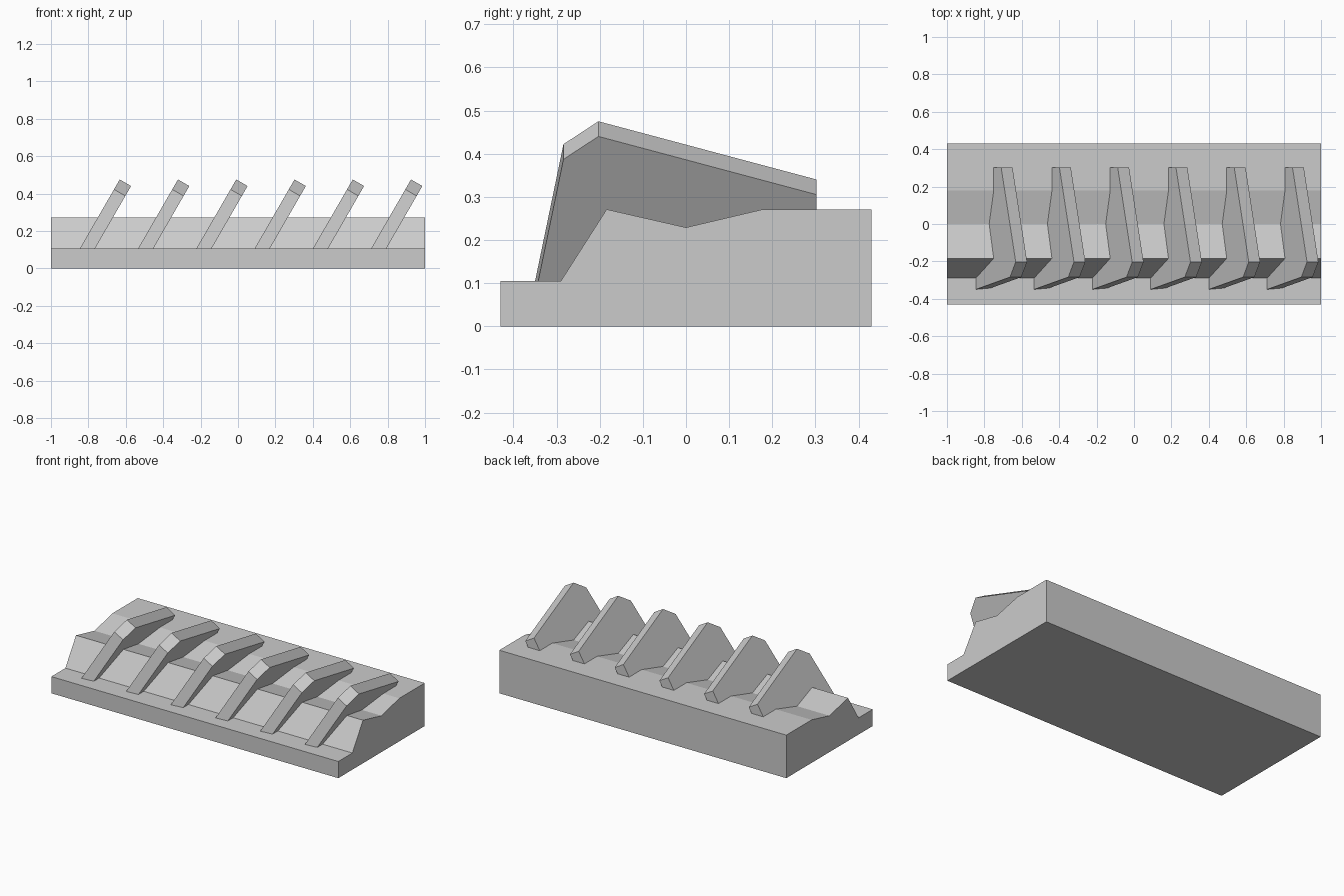
import bpy, bmesh, math

if "Cube" in bpy.data.objects:
    bpy.data.objects.remove(bpy.data.objects["Cube"])

TILT = math.radians(30)


def prism(name, near, far):
    """Closed solid between two matching outlines."""
    bm = bmesh.new()
    a = [bm.verts.new(p) for p in near]
    b = [bm.verts.new(p) for p in far]
    n = len(a)
    bm.faces.new(a)
    bm.faces.new(b[::-1])
    for i in range(n):
        j = (i + 1) % n
        bm.faces.new((a[j], a[i], b[i], b[j]))
    bmesh.ops.recalc_face_normals(bm, faces=bm.faces)
    mesh = bpy.data.meshes.new(name)
    bm.to_mesh(mesh)
    bm.free()
    obj = bpy.data.objects.new(name, mesh)
    bpy.context.collection.objects.link(obj)
    return obj


# Stepped base: one (y, z) profile run along x
base = [(-0.43, 0), (0.43, 0), (0.43, 0.271), (0.178, 0.271), (0, 0.229),
        (-0.184, 0.271), (-0.29, 0.105), (-0.43, 0.105)]
prism("base", [(-1, y, z) for y, z in base], [(1, y, z) for y, z in base])

# Leaning fins: (y, z) outline of the upper face, feet sunk into the base
fin = [(-0.357, 0.07), (-0.284, 0.422), (-0.203, 0.475), (0.303, 0.34), (0.303, 0.07)]
thick = 0.07
dx, dz = thick * math.cos(TILT), -thick * math.sin(TILT)
for k in range(6):
    x0 = -0.846 + 0.3115 * k
    upper = [(x0 + (z - 0.105) * math.tan(TILT), y, z) for y, z in fin]
    lower = [(x + dx, y, z + dz) for x, y, z in upper]
    prism(f"fin_{k + 1}", upper, lower)
